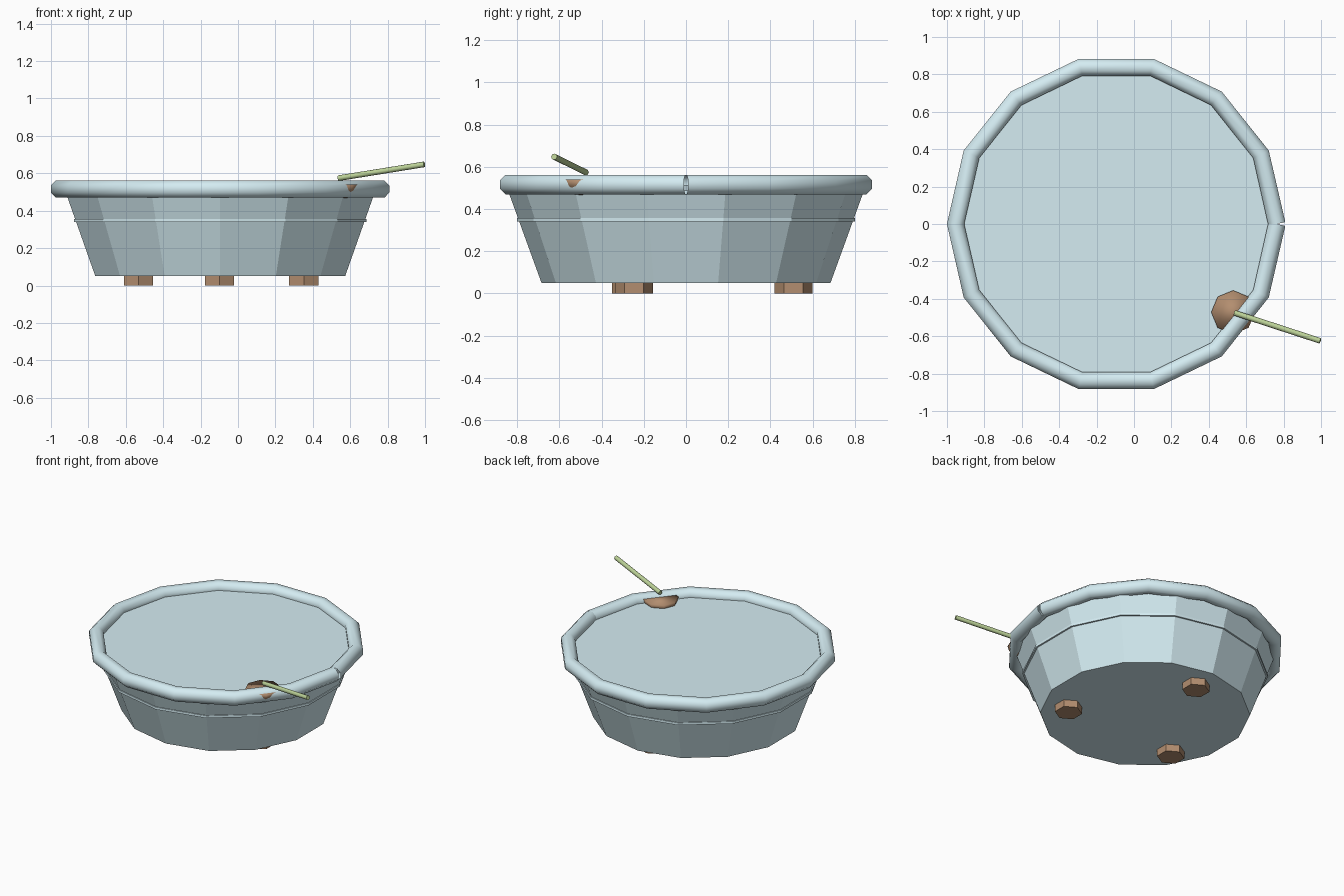
import bpy, bmesh, math
from mathutils import Vector

if "Cube" in bpy.data.objects:
    bpy.data.objects.remove(bpy.data.objects["Cube"])

CX = -0.095      # tub axis
SIDES = 14


def material(name, rgb):
    m = bpy.data.materials.new(name)
    m.diffuse_color = (*rgb, 1)
    m.use_nodes = True
    m.node_tree.nodes["Principled BSDF"].inputs["Base Color"].default_value = m.diffuse_color
    return m


BLUE = material("pale_blue", (0.66, 0.84, 0.89))
BROWN = material("brown", (0.45, 0.27, 0.16))
GREEN = material("green", (0.50, 0.64, 0.31))


def frustum(name, x, y, z0, z1, r0, r1, sides, mat):
    """Upright flat-shaded cone section with a corner on the y axis."""
    bpy.ops.mesh.primitive_cone_add(vertices=sides, radius1=r0, radius2=r1,
                                    depth=z1 - z0, location=(x, y, (z0 + z1) / 2))
    ob = bpy.context.object
    ob.name = name
    ob.data.materials.append(mat)
    return ob


def from_bmesh(name, bm, mat):
    bmesh.ops.recalc_face_normals(bm, faces=bm.faces)
    for f in bm.faces:
        f.smooth = True
    me = bpy.data.meshes.new(name)
    bm.to_mesh(me)
    bm.free()
    me.materials.append(mat)
    ob = bpy.data.objects.new(name, me)
    bpy.context.collection.objects.link(ob)
    return ob


# Tub body with its filled top, and the thin hoop around it
frustum("tub_body", CX, 0, 0.05, 0.513, 0.685, 0.853, SIDES, BLUE)
frustum("tub_hoop", CX, 0, 0.34, 0.357, 0.802, 0.802, SIDES, BLUE)

# Rolled rim: octagonal tube swept once round, square-cut at the seam
bm = bmesh.new()
step = 2 * math.pi / SIDES
rings = []
for i in range(SIDES + 1):
    a = i * step
    tilt = a + (step / 2 if i == 0 else -step / 2 if i == SIDES else 0)
    centre = Vector((CX + 0.859 * math.cos(a), 0.859 * math.sin(a), 0.516))
    out = Vector((math.cos(tilt), math.sin(tilt), 0))
    ring = []
    for k in range(8):
        b = (k + 0.5) * math.pi / 4
        ring.append(bm.verts.new(centre + 0.05 * (out * math.cos(b) + Vector((0, 0, math.sin(b))))))
    rings.append(ring)
for r0, r1 in zip(rings, rings[1:]):
    for k in range(8):
        n = (k + 1) % 8
        bm.faces.new((r0[k], r0[n], r1[n], r1[k]))
from_bmesh("tub_rim", bm, BLUE)

# Three hexagonal feet
for i in range(3):
    a = 1.58 + 2.1 * i
    frustum(f"foot_{i + 1}", CX + 0.51 * math.cos(a), 0.51 * math.sin(a),
            0, 0.055, 0.09, 0.09, 6, BROWN)

# Ladle cup: flattened lower half of a sphere, closed on top
bm = bmesh.new()
bmesh.ops.create_uvsphere(bm, u_segments=8, v_segments=8, radius=0.117)
bmesh.ops.delete(bm, geom=[v for v in bm.verts if v.co.z > 0.001], context='VERTS')
bmesh.ops.contextual_create(bm, geom=[e for e in bm.edges if e.is_boundary])
bmesh.ops.scale(bm, vec=(1, 1, 0.7), verts=bm.verts)
cup = from_bmesh("ladle_cup", bm, BROWN)
cup.location = (0.53, -0.472, 0.54)

# Ladle handle
p, q = Vector((0.537, -0.475, 0.574)), Vector((0.996, -0.625, 0.648))
bpy.ops.mesh.primitive_cylinder_add(vertices=8, radius=0.015, depth=(q - p).length,
                                    location=(p + q) / 2)
handle = bpy.context.object
handle.name = "ladle_handle"
handle.rotation_euler = (q - p).to_track_quat('Z', 'Y').to_euler()
handle.data.materials.append(GREEN)
bpy.ops.object.shade_smooth_by_angle(angle=math.radians(50))
